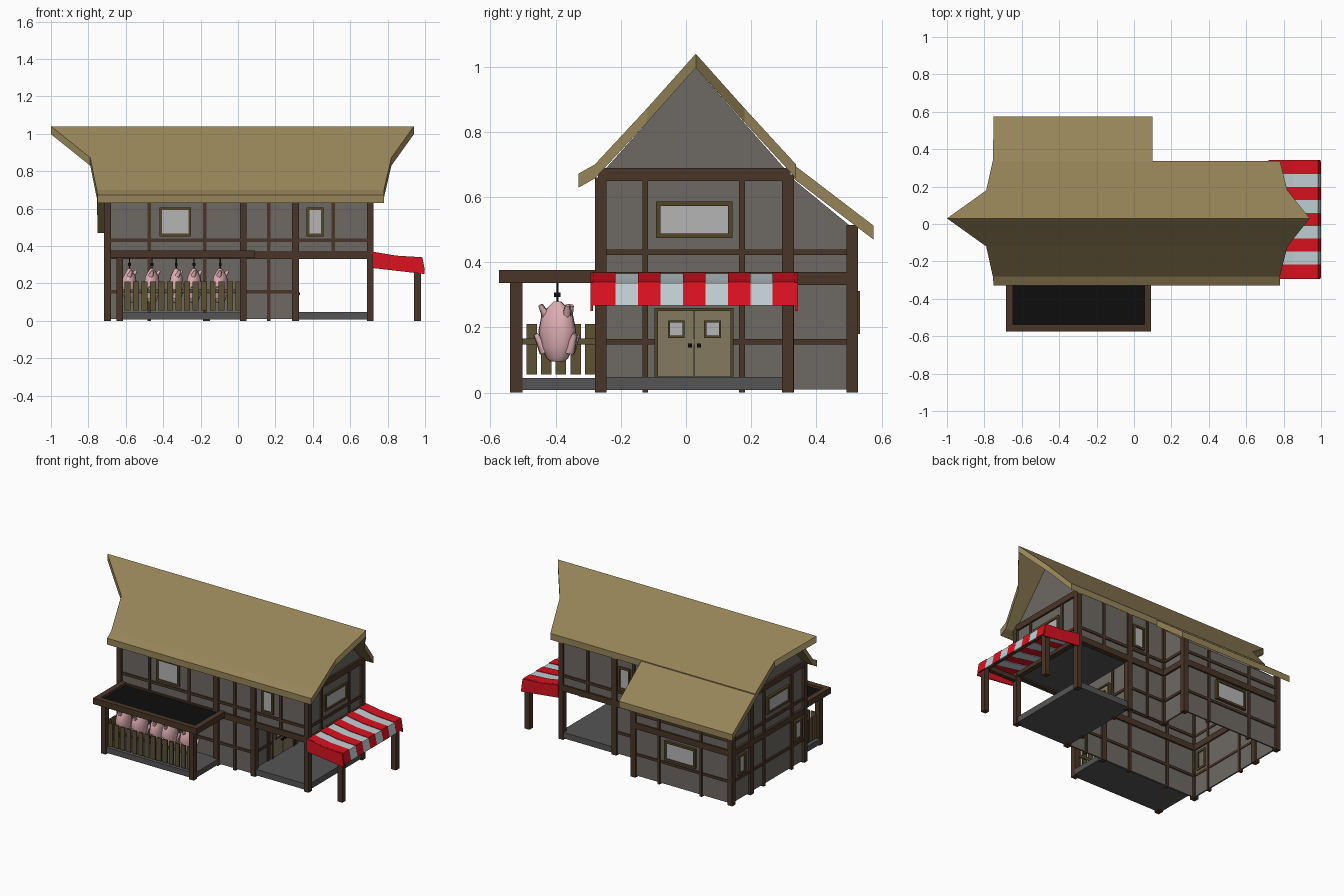
import bpy, bmesh, math, random
from mathutils import Vector, Matrix

if "Cube" in bpy.data.objects:
    bpy.data.objects.remove(bpy.data.objects["Cube"])
random.seed(4)

def mat(name, r, g, b):
    m = bpy.data.materials.new(name)
    m.diffuse_color = (r, g, b, 1)
    m.use_nodes = True
    m.node_tree.nodes["Principled BSDF"].inputs["Base Color"].default_value = m.diffuse_color
    return m

THATCH = mat("thatch", .31, .235, .10)
WOOD = mat("dark_wood", .068, .036, .021)
WALL = mat("plaster", .155, .14, .125)
STONE = mat("stone", .09, .09, .092)
GLASS = mat("glass", .46, .46, .46)
FRAME = mat("frame_wood", .09, .06, .02)
FENCE = mat("fence_wood", .11, .085, .035)
DOOR = mat("door_wood", .23, .195, .115)
RED = mat("red_cloth", .70, .006, .014)
WHITE = mat("white_cloth", .54, .63, .66)
BLACK = mat("black_cover", .004, .004, .004)
PINK = mat("meat", .72, .42, .44)

def finish(name, bm, material):
    bmesh.ops.recalc_face_normals(bm, faces=bm.faces)
    me = bpy.data.meshes.new(name)
    bm.to_mesh(me)
    bm.free()
    me.materials.append(material)
    ob = bpy.data.objects.new(name, me)
    bpy.context.collection.objects.link(ob)
    return ob

def boxes(name, items, material):
    """One object out of (x0,x1,y0,y1,z0,z1) boxes."""
    bm = bmesh.new()
    for x0, x1, y0, y1, z0, z1 in items:
        m = Matrix.Translation(((x0+x1)/2, (y0+y1)/2, (z0+z1)/2)) @ Matrix.Diagonal((x1-x0, y1-y0, z1-z0, 1))
        bmesh.ops.create_cube(bm, size=1, matrix=m)
    return finish(name, bm, material)

def on(plane, p, a0, a1, z0, z1, d):
    """Box lying in a wall plane at x=p or y=p, half depth d."""
    return (a0, a1, p-d, p+d, z0, z1) if plane == 'y' else (p-d, p+d, a0, a1, z0, z1)

def prism(bm, pts, axis, a, b):
    """Extrude a (u,z) polygon along x or y."""
    put = (lambda u, z, t: (t, u, z)) if axis == 'x' else (lambda u, z, t: (u, t, z))
    f = bm.faces.new([bm.verts.new(put(u, z, a)) for u, z in pts])
    ext = bmesh.ops.extrude_face_region(bm, geom=[f])
    verts = [v for v in ext['geom'] if isinstance(v, bmesh.types.BMVert)]
    bmesh.ops.translate(bm, verts=verts, vec=(b-a, 0, 0) if axis == 'x' else (0, b-a, 0))

def roof(name, rows, t=.043):
    """Thick sheet through rows of (y, z, x_left, x_right)."""
    bm = bmesh.new()
    q = [[bm.verts.new(c) for c in ((l, y, z), (r, y, z), (r, y, z-t), (l, y, z-t))] for y, z, l, r in rows]
    for a, b in zip(q, q[1:]):
        for i in range(4):
            j = (i+1) % 4
            bm.faces.new((a[i], a[j], b[j], b[i]))
    bm.faces.new(q[0])
    bm.faces.new(q[-1])
    return finish(name, bm, THATCH)

# Roofs
roof("main_roof", [(-.33, .672, -.75, .78), (-.28, .70, -.755, .78), (-.12, .872, -.79, .82), (.03, 1.04, -1, .94),
                   (.18, .872, -.79, .82), (.338, .70, -.755, .78)])
roof("lean_to_roof", [(.33, .70, -.755, .1), (.575, .513, -.75, .1)])

# Plaster walls
boxes("long_walls", [(-.70, .31, -.266, -.256, .01, .66), (.30, .71, -.266, -.256, .34, .66),
                     (.02, .31, .31, .32, .01, .67), (.30, .71, .31, .32, .34, .67),
                     (-.70, .03, .505, .515, .01, .505), (.30, .31, -.26, .315, .01, .36)], WALL)
bm = bmesh.new()
for x, zb in ((.70, .34), (-.70, .01)):
    prism(bm, [(-.262, zb), (.318, zb), (.318, .67), (.03, .997), (-.262, .67)], 'x', x, x+.01)
for x in (-.70, .02):
    prism(bm, [(.31, .01), (.512, .01), (.512, .505), (.31, .67)], 'x', x, x+.01)
finish("gable_walls", bm, WALL)

# Heavy corner posts
posts = [(x, x+.036, -.28, -.244, 0, .66) for x in (-.716, .01, .289, .689)]
posts += [(x, x+.036, .294, .332, 0, .67) for x in (-.716, .01, .289, .689)]
posts += [(x, x+.036, .492, .528, 0, .515) for x in (-.716, .01)]
boxes("corner_posts", posts, WOOD)

# Timber framing: plane, position, (start, end, bottom, top), studs, rail heights
beams = []
def framing(plane, p, a0, a1, z0, z1, studs, rails):
    for s in studs:
        beams.append(on(plane, p, s-.009, s+.009, z0, z1, .013))
    for r0, r1 in rails:
        beams.append(on(plane, p, a0, a1, r0, r1, .012 if r1-r0 < .03 else .017))
LOW, FLOOR, MID = (.147, .164), (.33, .37), (.422, .44)
framing('y', -.261, -.70, .30, .0, .66, (-.475, -.178, .165), (LOW, FLOOR, MID))
framing('y', -.261, .30, .71, .34, .66, (.51,), (FLOOR, MID))
framing('y', .315, .03, .30, .0, .67, (.165,), (LOW, FLOOR, MID))
framing('y', .315, .30, .71, .34, .67, (.51,), (FLOOR, MID))
framing('y', .51, -.70, .03, .0, .50, (-.475, -.16), (LOW, FLOOR, MID))
framing('x', .705, -.27, .32, .34, .67, (-.125, .172), (FLOOR, MID, (.65, .69)))
framing('x', .305, -.27, .32, .0, .34, (-.125, .172), (LOW,))
framing('x', -.698, -.27, .32, .0, .67, (-.125, .172), (LOW, FLOOR, MID, (.65, .69)))
framing('x', -.698, .32, .51, .0, .0001, (), (LOW, FLOOR, MID))
framing('x', .026, .32, .51, .0, .0001, (), (LOW, FLOOR, MID))
boxes("timber_framing", beams, WOOD)

# Windows
frames, panes = [], []
def window(plane, p, a0, a1, z0, z1, w=.014, d=.016):
    for a, b, c, e in ((a0, a1, z0, z0+w), (a0, a1, z1-w, z1), (a0, a0+w, z0+w, z1-w), (a1-w, a1, z0+w, z1-w)):
        frames.append(on(plane, p, a, b, c, e, d))
    panes.append(on(plane, p, a0+w, a1-w, z0+w, z1-w, d*.55))
window('y', -.261, -.42, -.25, .452, .607)
window('y', -.261, .367, .457, .452, .607)
window('y', .315, .19, .28, .452, .607)
window('y', .518, -.44, -.21, .18, .312)
for x in (.705, -.70):
    window('x', x, -.092, .143, .475, .587)
window('x', -.70, -.225, -.145, .18, .312)
window('x', -.70, .375, .455, .18, .312)

# Double door with small panes and knobs
boxes("doors", [(.30, .318, -.086, .024, .05, .25), (.30, .318, .026, .136, .05, .25)], DOOR)
frames += [(.30, .326, -.096, -.086, .05, .26), (.30, .326, .136, .146, .05, .26), (.30, .326, -.096, .146, .25, .26)]
for y in (-.056, .056):
    window('x', .312, y, y+.052, .168, .222, .007, .014)
boxes("door_knobs", [(.315, .332, y-.006, y+.006, .139, .151) for y in (.012, .04)], BLACK)
boxes("window_frames", frames, FRAME)
boxes("window_panes", panes, GLASS)

# Floors
boxes("floors", [(-.65, .045, -.53, -.262, .008, .045), (.30, .715, -.27, .325, .008, .048), (.30, .70, -.26, .315, .34, .35)], STONE)

# Front canopy with cover
boxes("canopy_frame", [(-.685, .092, -.574, -.537, .337, .377), (-.685, -.648, -.537, -.27, .337, .377), (.055, .092, -.537, -.27, .337, .377)]
      + [(x, x+.036, -.54, -.502, 0, .34) for x in (-.65, .01)], WOOD)
boxes("canopy_cover", [(-.65, .06, -.54, -.265, .35, .36)], BLACK)

# Picket fence on the front and left side of the porch
pickets = [(-.606+.0455*i, -.574+.0455*i, -.525, -.515, .055, .21) for i in range(14)]
pickets += [(-.637, -.627, -.49+.045*i, -.458+.045*i, .055, .21) for i in range(5)]
pickets += [(-.63, .02, -.516, -.508, .148, .166), (-.628, -.62, -.51, -.27, .148, .166)]
boxes("picket_fence", pickets, FENCE)

# Striped awning
n, ya, yb = 9, -.285, .335
step = (yb-ya)/n
for material, label, first in ((RED, "red", 0), (WHITE, "white", 1)):
    bm = bmesh.new()
    for i in range(first, n, 2):
        dz = -.004*first
        prism(bm, [(.715, .37+dz), (.85, .348+dz), (.985, .34+dz), (1.0, .268), (.99, .268), (.976, .328+dz), (.85, .336+dz), (.715, .358+dz)],
              'y', ya+i*step, ya+(i+1)*step)
    if first == 0:
        side = [(.718, .368), (.85, .348), (.985, .338), (.998, .25), (.72, .282)]
        prism(bm, side, 'y', -.293, -.285)
        prism(bm, side, 'y', .335, .343)
    finish("awning_" + label + "_stripes", bm, material)
boxes("awning_frame", [(.942, .978, y, y+.036, 0, .325) for y in (-.28, .294)] + [(.942, .975, -.25, .3, .295, .325)]
      + [(.715, .95, y, y+.025, .30, .33) for y in (-.275, .30)], WOOD)

# Hanging meat: lathed carcass, four limbs, hook
def carcass(x, i):
    bm = bmesh.new()
    rings = [[bm.verts.new((.75*r*math.cos(k*math.pi/5), 1.15*r*math.sin(k*math.pi/5), z)) for k in range(10)]
             for z, r in ((.095, .018), (.105, .03), (.14, .044), (.19, .052), (.235, .044), (.262, .026), (.28, .01))]
    for a, b in zip(rings, rings[1:]):
        for k in range(10):
            bm.faces.new((a[k], a[(k+1) % 10], b[(k+1) % 10], b[k]))
    bm.faces.new(rings[0])
    bm.faces.new(rings[-1])
    limbs = [((0, s*.04, .125), (.015, s*.066, .18)) for s in (-1, 1)] + [((0, s*.03, .225), (.025, s*.047, .268)) for s in (-1, 1)]
    for a, b in limbs:
        a, b = Vector(a), Vector(b)
        m = Matrix.Translation((a+b)/2) @ (b-a).to_track_quat('Z', 'Y').to_matrix().to_4x4()
        bmesh.ops.create_cone(bm, cap_ends=True, segments=6, radius1=.017, radius2=.007, depth=(b-a).length, matrix=m)
    ob = finish("hanging_carcass_%d" % i, bm, PINK)
    ob.location = (x, -.395, 0)
    ob.rotation_euler.z = random.uniform(-.5, .5)
    for p in ob.data.polygons:
        p.use_smooth = len(p.vertices) == 4
hooks = []
for i, x in enumerate((-.58, -.46, -.33, -.235, -.095)):
    carcass(x, i)
    hooks += [(x-.003, x+.003, -.398, -.392, .275, .352), (x-.007, x+.007, -.405, -.385, .294, .308)]
boxes("meat_hooks", hooks, BLACK)
